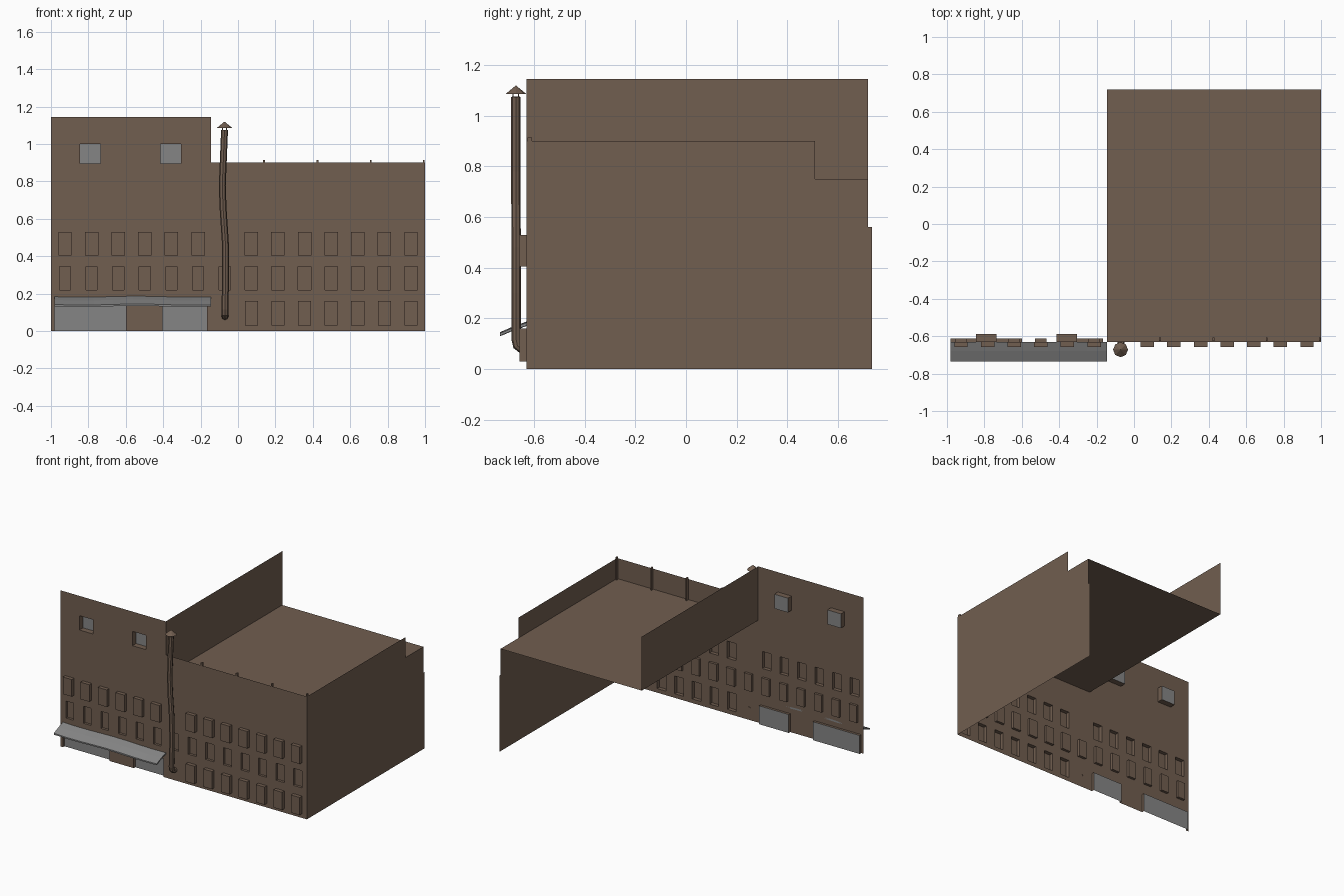
import bpy, bmesh, math
from mathutils import Vector

if "Cube" in bpy.data.objects:
    bpy.data.objects.remove(bpy.data.objects["Cube"])


def material(name, rgb):
    m = bpy.data.materials.new(name)
    m.diffuse_color = (*rgb, 1)
    m.use_nodes = True
    m.node_tree.nodes["Principled BSDF"].inputs["Base Color"].default_value = m.diffuse_color
    return m


BROWN = material("brown brick", (0.165, 0.112, 0.08))
GREY = material("grey metal", (0.235, 0.235, 0.235))


def make(name, bm, *mats):
    bmesh.ops.remove_doubles(bm, verts=bm.verts, dist=0.0004)
    me = bpy.data.meshes.new(name)
    bm.to_mesh(me)
    bm.free()
    for m in mats:
        me.materials.append(m)
    ob = bpy.data.objects.new(name, me)
    bpy.context.collection.objects.link(ob)
    return ob


def face(bm, pts, mat=0):
    f = bm.faces.new([bm.verts.new(p) for p in pts])
    f.material_index = mat
    return f


def sheet(name, pts):
    bm = bmesh.new()
    face(bm, pts)
    return make(name, bm, BROWN)


FRONT, BACK, STEP, RIGHT = -0.63, 0.72, -0.145, 1.0
ROOF, PARAPET, TALL = 0.75, 0.90, 1.145

# Openings in the front wall: x0, x1, z0, z1, pane depth y, pane colour
openings = [(-0.98, -0.60, 0, 0.135, -0.612, 1), (-0.405, -0.165, 0, 0.135, -0.612, 1),
            (-0.845, -0.735, 0.895, 1.0, -0.588, 1), (-0.415, -0.305, 0.895, 1.0, -0.588, 1)]
for k in range(14):
    c = -0.925 + 0.1423 * k
    if k != 6:
        openings.append((c - 0.036, c + 0.036, 0.405, 0.53, -0.657, 0))
    w = 0.03 if k < 7 else 0.034
    openings.append((c - w, c + w, 0.22, 0.345, -0.612, 0))
    if k > 6:
        openings.append((c - 0.035, c + 0.035, 0.03, 0.16, -0.657, 0))

# Front wall: thin sheet made in horizontal bands around the openings
bm = bmesh.new()
zs = sorted({0, PARAPET, TALL} | {o[2] for o in openings} | {o[3] for o in openings})
for z0, z1 in zip(zs, zs[1:]):
    zm = (z0 + z1) / 2
    end = RIGHT if zm < PARAPET else STEP
    x = -1.0
    for o in sorted(o for o in openings if o[2] < zm < o[3]):
        face(bm, [(x, FRONT, z0), (o[0], FRONT, z0), (o[0], FRONT, z1), (x, FRONT, z1)])
        x = o[1]
    face(bm, [(x, FRONT, z0), (end, FRONT, z0), (end, FRONT, z1), (x, FRONT, z1)])
wall = make("front_wall", bm, BROWN)

# Window and door panes with their reveals, protruding or recessed
bm = bmesh.new()
for x0, x1, z0, z1, y, col in openings:
    ring = [(x0, z0), (x1, z0), (x1, z1), (x0, z1)]
    face(bm, [(px, y, pz) for px, pz in ring], col)
    for i in range(4):
        (ax, az), (bx, bz) = ring[i], ring[(i + 1) % 4]
        if az == bz == 0:
            continue
        q = [(ax, FRONT, az), (bx, FRONT, bz), (bx, y, bz), (ax, y, az)]
        face(bm, q if y > FRONT else q[::-1])
make("windows_and_doors", bm, BROWN, GREY)

# Roof, side wall with stepped parapet, and tall party wall above the roof
sheet("flat_roof", [(STEP, FRONT, ROOF), (RIGHT, FRONT, ROOF), (RIGHT, BACK, ROOF), (STEP, BACK, ROOF)])
sheet("right_wall", [(RIGHT, y, z) for y, z in [
    (FRONT, 0), (0.735, 0), (0.735, 0.56), (BACK, 0.56), (BACK, ROOF),
    (0.51, ROOF), (0.51, PARAPET), (FRONT, PARAPET)]])
sheet("party_wall", [(STEP, FRONT, ROOF), (STEP, BACK, ROOF), (STEP, BACK, TALL), (STEP, FRONT, TALL)])

# Parapet posts on the inside of the front wall
bm = bmesh.new()
for x in (0.14, 0.425, 0.71, 0.993):
    r = bmesh.ops.create_cube(bm, size=1)
    for v in r["verts"]:
        v.co = Vector((x + v.co.x * 0.01, -0.617 + v.co.y * 0.018, 0.8325 + v.co.z * 0.165))
make("parapet_posts", bm, BROWN)

# Slightly sagging awning over the doors
bm = bmesh.new()
profile = [(-0.63, 0.184), (-0.68, 0.166), (-0.735, 0.142), (-0.735, 0.132), (-0.68, 0.155), (-0.63, 0.172)]
rows, n = [], 8
for i in range(n + 1):
    t = i / n
    sag = 0.003 * math.sin(t * 9)
    rows.append([bm.verts.new((-0.98 + 0.835 * t, y, z - sag)) for y, z in profile])
for a, b in zip(rows, rows[1:]):
    for j in range(6):
        bm.faces.new((a[j], a[(j + 1) % 6], b[(j + 1) % 6], b[j]))
bm.faces.new(rows[0][::-1])
bm.faces.new(rows[-1])
bmesh.ops.recalc_face_normals(bm, faces=bm.faces)
make("awning", bm, GREY)

# Crooked flue pipe with an elbow into the wall
path = [Vector(p) for p in [
    (-0.07, -0.63, 0.078), (-0.07, -0.65, 0.08), (-0.07, -0.666, 0.092), (-0.07, -0.671, 0.115),
    (-0.066, -0.671, 0.30), (-0.068, -0.671, 0.48), (-0.08, -0.672, 0.66),
    (-0.084, -0.672, 0.78), (-0.077, -0.672, 0.95), (-0.072, -0.672, 1.075)]]
SIDES, R = 8, 0.0185
bm = bmesh.new()
rings = []
for i, p in enumerate(path):
    t = (path[min(i + 1, len(path) - 1)] - path[max(i - 1, 0)]).normalized()
    u = Vector((1, 0, 0))
    u = (u - t * u.dot(t)).normalized()
    v = t.cross(u)
    rings.append([bm.verts.new(p + R * (u * math.cos(a) + v * math.sin(a)))
                  for a in (2 * math.pi * k / SIDES for k in range(SIDES))])
for a, b in zip(rings, rings[1:]):
    for j in range(SIDES):
        bm.faces.new((a[j], a[(j + 1) % SIDES], b[(j + 1) % SIDES], b[j]))
bm.faces.new(rings[-1])
make("flue_pipe", bm, BROWN)

# Conical rain cap on thin struts
bm = bmesh.new()
base = [Vector((-0.072 + 0.04 * math.cos(k * math.pi / 4), -0.672 + 0.04 * math.sin(k * math.pi / 4), 1.087))
        for k in range(8)]
for k in range(8):
    face(bm, [base[k], base[(k + 1) % 8], (-0.072, -0.672, 1.12)])
for k in range(4):
    a = math.pi / 4 + k * math.pi / 2
    r = bmesh.ops.create_cube(bm, size=1)
    for v in r["verts"]:
        v.co = Vector((-0.072 + 0.015 * math.cos(a) + v.co.x * 0.004,
                       -0.672 + 0.015 * math.sin(a) + v.co.y * 0.004, 1.085 + v.co.z * 0.03))
make("flue_cap", bm, BROWN)
